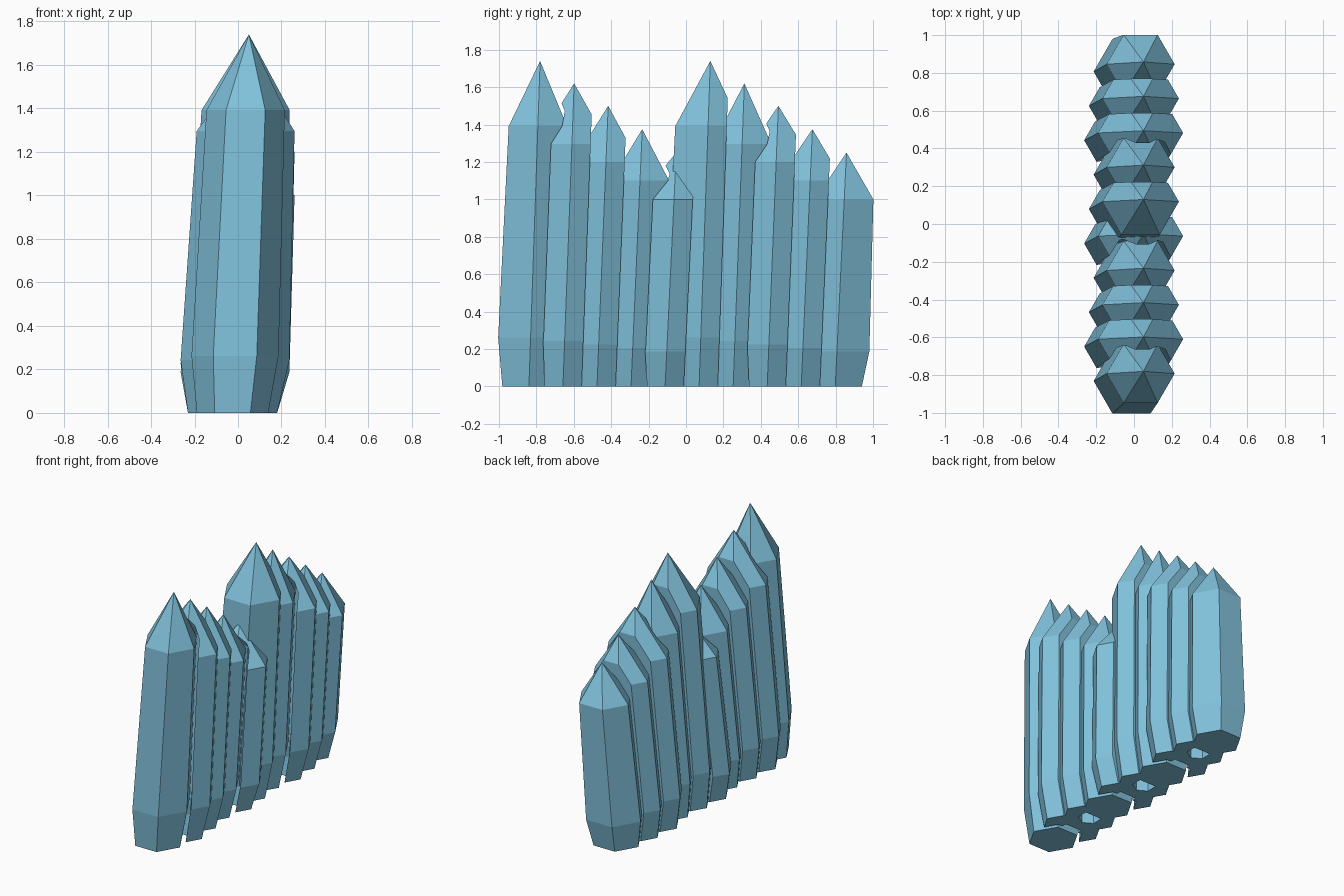
import bpy, bmesh, math
from mathutils import Vector

if "Cube" in bpy.data.objects:
    bpy.data.objects.remove(bpy.data.objects["Cube"], do_unlink=True)

# One pale blue for every crystal
blue = bpy.data.materials.new("pale_blue_crystal")
blue.use_nodes = True
COLOR = (0.22, 0.54, 0.72, 1)
blue.diffuse_color = COLOR
blue.node_tree.nodes["Principled BSDF"].inputs["Base Color"].default_value = COLOR

COUNT, STEP, FIRST = 10, 0.182, -0.78
LEAN = Vector((0.075, 0.06, 0))
HEIGHTS = [1.74, 1.62, 1.5, 1.375, 1.25]
SIZES = [0.2, 0.25, 0.225]
# (share of the height, share of the radius)
PROFILE = [(0, 0.82), (0.15, 1), (0.8, 0.9)]


def axis_point(i, share):
    tip = Vector((0.05, FIRST + STEP * i, 0))
    return tip - LEAN * (1 - share) + Vector((0, 0, HEIGHTS[i % 5] * share))


def crystal(name, i, grow=0.0, trim=None):
    """Leaning six-sided crystal, optionally enlarged or cut flat at its back."""
    bm = bmesh.new()
    rings = []
    for share, width in PROFILE:
        r = SIZES[i % 3] * width + grow
        c = axis_point(i, share)
        if grow and share == 0:
            c.z -= 0.05
        rings.append([bm.verts.new(c + Vector((r * math.cos(a), r * math.sin(a), 0)))
                      for a in (math.tau * k / 6 for k in range(6))])
    tip = bm.verts.new(axis_point(i, 1) + Vector((0, 0, grow * 2)))
    bm.faces.new(rings[0][::-1])
    for k in range(6):
        n = (k + 1) % 6
        for low, high in zip(rings, rings[1:]):
            bm.faces.new((low[k], low[n], high[n], high[k]))
        bm.faces.new((rings[-1][k], rings[-1][n], tip))
    if trim:
        normal = Vector((0, HEIGHTS[i % 5], -LEAN.y)).normalized()
        bmesh.ops.bisect_plane(bm, geom=bm.verts[:] + bm.edges[:] + bm.faces[:],
                               plane_co=axis_point(i, 1) + Vector((0, trim, 0)),
                               plane_no=normal, clear_outer=True)
        bmesh.ops.holes_fill(bm, edges=[e for e in bm.edges if e.is_boundary])
    bmesh.ops.recalc_face_normals(bm, faces=bm.faces[:])
    return finish(bm, name)


def socket(i):
    """Hexagonal hollow in the underside."""
    bm = bmesh.new()
    bmesh.ops.create_cone(bm, cap_ends=True, segments=6, radius1=0.075,
                          radius2=0.075, depth=0.8)
    bmesh.ops.translate(bm, verts=bm.verts[:], vec=axis_point(i, 0))
    return finish(bm, "socket_cutter")


def finish(bm, name):
    mesh = bpy.data.meshes.new(name)
    bm.to_mesh(mesh)
    bm.free()
    mesh.materials.append(blue)
    ob = bpy.data.objects.new(name, mesh)
    bpy.context.collection.objects.link(ob)
    return ob


def cut(ob, cutter):
    cutter.hide_render = True
    mod = ob.modifiers.new("cut", "BOOLEAN")
    mod.operation = "DIFFERENCE"
    mod.solver = "EXACT"
    mod.object = cutter
    bpy.context.view_layer.update()
    graph = bpy.context.evaluated_depsgraph_get()
    mesh = bpy.data.meshes.new_from_object(ob.evaluated_get(graph))
    ob.modifiers.clear()
    ob.data = mesh
    bpy.data.objects.remove(cutter, do_unlink=True)


# Row of crystals: every third is whole, those between are trimmed and hollowed
for i in range(COUNT):
    kind = i % 3
    ob = crystal(f"crystal_{i + 1}", i, trim=0.1 if kind else None)
    if kind:
        cut(ob, socket(i))
    if kind == 1:
        cut(ob, crystal("gap_cutter", i - 1, grow=0.025))
